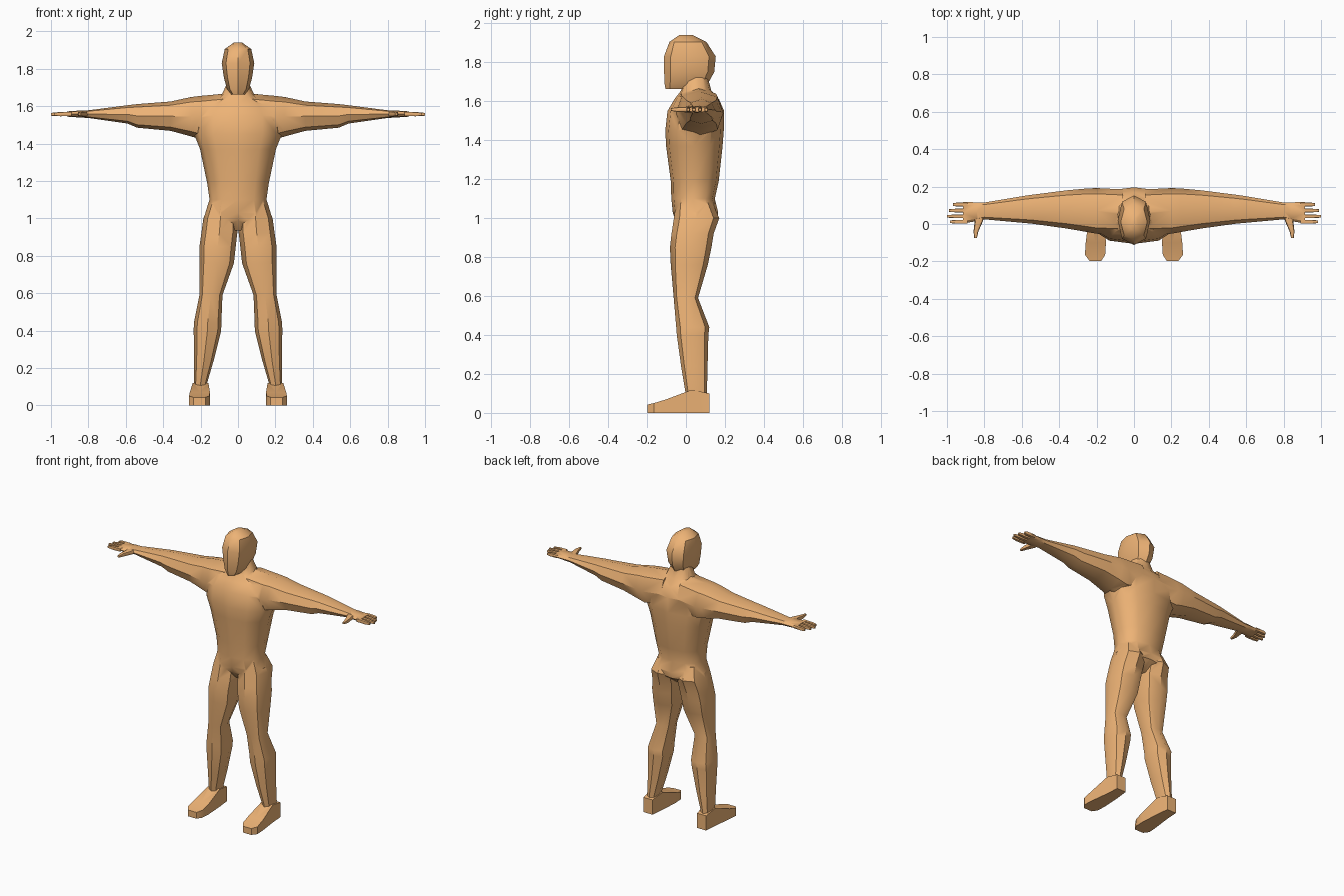
import bpy, bmesh, math
from mathutils import Vector

skin = bpy.data.materials.new("skin")
skin.diffuse_color = (0.85, 0.45, 0.18, 1)
parts = []


def loft(name, axis, rows, sides=8, power=2.4, side=1):
    """Rows are (position on axis, min/max of first other axis, min/max of second)."""
    a, b = [i for i in range(3) if i != axis]
    bm = bmesh.new()
    rings = []
    for t, a0, a1, b0, b1 in rows:
        ring = []
        for i in range(sides):
            u = 2 * math.pi * i / sides
            c, s = round(math.cos(u), 6), round(math.sin(u), 6)
            p = Vector()
            p[axis] = t
            p[a] = (a0 + a1) / 2 + math.copysign(abs(c) ** (2 / power), c) * (a1 - a0) / 2
            p[b] = (b0 + b1) / 2 + math.copysign(abs(s) ** (2 / power), s) * (b1 - b0) / 2
            p.x *= side
            ring.append(bm.verts.new(p))
        rings.append(ring)
    for r, q in zip(rings, rings[1:]):
        for i in range(sides):
            j = (i + 1) % sides
            bm.faces.new((r[i], r[j], q[j], q[i]))
    bm.faces.new(rings[0])
    bm.faces.new(rings[-1])
    bmesh.ops.recalc_face_normals(bm, faces=bm.faces)
    me = bpy.data.meshes.new(name)
    bm.to_mesh(me)
    bm.free()
    me.materials.append(skin)
    ob = bpy.data.objects.new(name, me)
    bpy.context.collection.objects.link(ob)
    parts.append(ob)
    return ob


# Torso with neck
body = loft("body", 2, [
    (0.935, -0.05, 0.05, -0.01, 0.09),
    (0.99, -0.15, 0.15, -0.055, 0.16),
    (1.03, -0.175, 0.175, -0.068, 0.165),
    (1.10, -0.152, 0.152, -0.075, 0.148),
    (1.19, -0.165, 0.165, -0.078, 0.168),
    (1.37, -0.203, 0.203, -0.102, 0.188),
    (1.45, -0.235, 0.235, -0.106, 0.194),
    (1.55, -0.235, 0.235, -0.095, 0.196),
    (1.61, -0.19, 0.19, -0.06, 0.17),
    (1.655, -0.09, 0.09, -0.025, 0.13),
    (1.73, -0.055, 0.055, -0.012, 0.11)], sides=12)

# Head
loft("head", 2, [
    (1.662, -0.036, 0.036, -0.105, 0.075),
    (1.69, -0.058, 0.058, -0.110, 0.112),
    (1.75, -0.075, 0.075, -0.112, 0.145),
    (1.83, -0.087, 0.087, -0.113, 0.153),
    (1.905, -0.071, 0.071, -0.085, 0.105),
    (1.94, -0.022, 0.022, -0.035, 0.035)], power=2.3)

for side, label in ((1, "left"), (-1, "right")):
    # Leg
    loft(label + "_leg", 2, [
        (0.06, 0.168, 0.230, 0.005, 0.108),
        (0.12, 0.165, 0.235, -0.005, 0.108),
        (0.24, 0.130, 0.234, -0.025, 0.111),
        (0.40, 0.090, 0.237, -0.047, 0.115),
        (0.44, 0.089, 0.236, -0.050, 0.120),
        (0.59, 0.083, 0.206, -0.063, 0.062),
        (0.76, 0.022, 0.206, -0.078, 0.112),
        (0.85, 0.012, 0.206, -0.082, 0.131),
        (0.92, 0.004, 0.196, -0.074, 0.142),
        (1.00, 0.003, 0.185, -0.062, 0.171),
        (1.08, 0.020, 0.155, -0.050, 0.135)], side=side)
    # Foot
    loft(label + "_foot", 1, [
        (0.12, 0.168, 0.236, 0, 0.10),
        (0.03, 0.158, 0.242, 0, 0.119),
        (-0.10, 0.150, 0.258, 0, 0.07),
        (-0.165, 0.154, 0.262, 0, 0.05),
        (-0.197, 0.175, 0.238, 0, 0.043)], power=1000, side=side)
    # Arm and palm
    loft(label + "_arm", 0, [
        (0.06, -0.055, 0.185, 1.44, 1.668),
        (0.20, -0.052, 0.192, 1.423, 1.655),
        (0.25, -0.043, 0.190, 1.438, 1.649),
        (0.36, -0.024, 0.180, 1.468, 1.625),
        (0.54, 0.001, 0.157, 1.485, 1.611),
        (0.59, 0.006, 0.150, 1.507, 1.605),
        (0.80, 0.025, 0.115, 1.537, 1.578),
        (0.84, 0.016, 0.116, 1.539, 1.577),
        (0.915, 0.002, 0.117, 1.544, 1.572)], side=side)
    # Fingers
    for n, (y, tip) in enumerate(((0.012, 0.985), (0.041, 1.0), (0.072, 0.99), (0.104, 0.968))):
        loft(f"{label}_finger_{n + 1}", 0, [
            (0.89, y - 0.010, y + 0.010, 1.547, 1.570),
            (0.95, y - 0.010, y + 0.010, 1.546, 1.569),
            (tip, y - 0.007, y + 0.007, 1.549, 1.564)], power=4, side=side)
    # Thumb
    loft(label + "_thumb", 1, [
        (0.05, 0.795, 0.865, 1.545, 1.572),
        (0.015, 0.808, 0.852, 1.543, 1.573),
        (-0.04, 0.832, 0.858, 1.545, 1.570),
        (-0.076, 0.840, 0.854, 1.551, 1.565)], power=3, side=side)

# Weld all parts into one skin
bpy.context.view_layer.objects.active = body
body.select_set(True)
for part in parts[1:]:
    mod = body.modifiers.new("weld_part", 'BOOLEAN')
    mod.operation = 'UNION'
    mod.solver = 'EXACT'
    mod.object = part
    bpy.ops.object.modifier_apply(modifier=mod.name)
    bpy.data.objects.remove(part)
bpy.ops.object.shade_smooth_by_angle(angle=math.radians(40))
